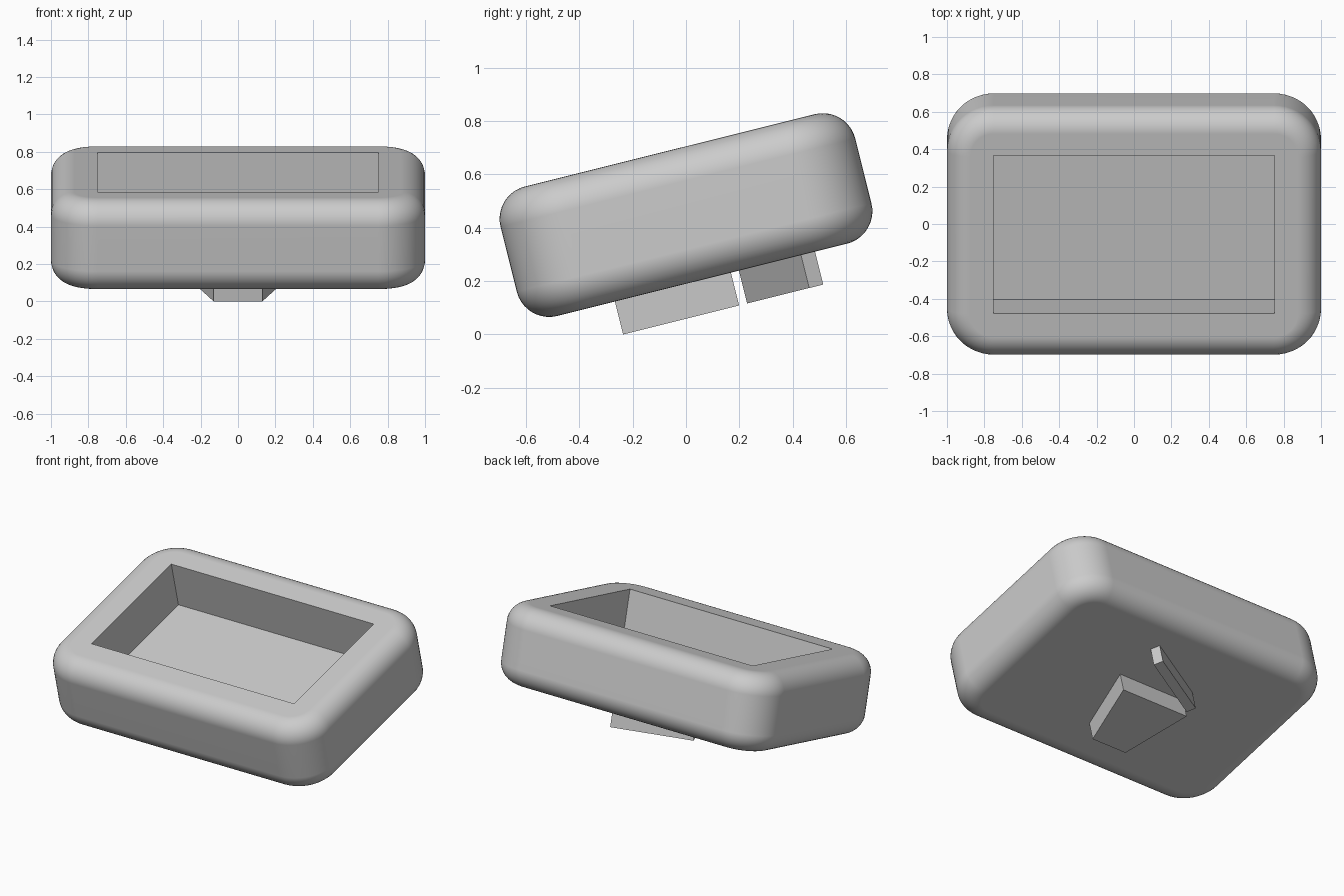
import bpy, bmesh, math
from mathutils import Matrix

if "Cube" in bpy.data.objects:
    bpy.data.objects.remove(bpy.data.objects["Cube"])

# One plain grey; every part shares the same backward tilt
grey = bpy.data.materials.new("plain grey")
grey.diffuse_color = (0.6, 0.6, 0.6, 1)
grey.use_nodes = True
grey.node_tree.nodes["Principled BSDF"].inputs["Base Color"].default_value = grey.diffuse_color
TILT = Matrix.Translation((0, 0, 0.4475)) @ Matrix.Rotation(math.radians(14), 4, 'X')
W, D, H = 1.0, 0.685, 0.25          # half sizes of the housing


def add_object(name, bm):
    bmesh.ops.recalc_face_normals(bm, faces=bm.faces)
    mesh = bpy.data.meshes.new(name)
    bm.to_mesh(mesh)
    bm.free()
    mesh.materials.append(grey)
    obj = bpy.data.objects.new(name, mesh)
    obj.matrix_world = TILT
    bpy.context.collection.objects.link(obj)
    return obj


def box(size, centre):
    bm = bmesh.new()
    m = Matrix.Translation(centre) @ Matrix.Diagonal((*size, 1))
    bmesh.ops.create_cube(bm, size=1, matrix=m)
    return bm


def prism(name, outline, z0, z1):
    bm = bmesh.new()
    face = bm.faces.new([bm.verts.new((x, y, z0)) for x, y in outline])
    ext = bmesh.ops.extrude_face_region(bm, geom=[face])["geom"]
    bmesh.ops.translate(bm, vec=(0, 0, z1 - z0),
                        verts=[g for g in ext if isinstance(g, bmesh.types.BMVert)])
    return add_object(name, bm)


def bevel(bm, edges, radius, segments):
    bmesh.ops.bevel(bm, geom=edges, offset=radius, offset_type='OFFSET',
                    segments=segments, profile=0.5, affect='EDGES', clamp_overlap=False)


# Housing: wide corner rounding first, then fillets round the top and bottom rims
bm = box((2 * W, 2 * D, 2 * H), (0, 0, 0))
bevel(bm, [e for e in bm.edges if abs(e.verts[0].co.z - e.verts[1].co.z) > 0.1], 0.25, 12)
bevel(bm, [e for e in bm.edges if abs(e.verts[0].co.z - e.verts[1].co.z) < 0.001], 0.125, 10)
housing = add_object("rounded_housing", bm)

# Deep rectangular recess in the top
cutter = add_object("recess_cutter", box((1.5, 0.87, 0.6), (0, 0.004, H - 0.31 + 0.3)))
cutter.hide_render = True
cut = housing.modifiers.new("recess", 'BOOLEAN')
cut.operation = 'DIFFERENCE'
cut.solver = 'EXACT'
cut.object = cutter
bpy.context.view_layer.objects.active = housing
housing.select_set(True)
bpy.ops.object.modifier_apply(modifier=cut.name)
bpy.data.objects.remove(cutter)
bpy.ops.object.shade_smooth_by_angle(angle=math.radians(30))
weighted = housing.modifiers.new("flat panels", 'WEIGHTED_NORMAL')
weighted.keep_sharp = True

# Wedge-shaped foot underneath, wider toward the back
prism("wedge_foot", [(-0.13, -0.337), (0.13, -0.337), (0.25, 0.111), (-0.25, 0.111)],
      -0.377, -H + 0.01)

# Thin slanted rib behind the foot
prism("slanted_rib", [(-0.225, 0.142), (0.23, 0.382), (0.202, 0.436), (-0.253, 0.196)],
      -0.377, -H + 0.01)
